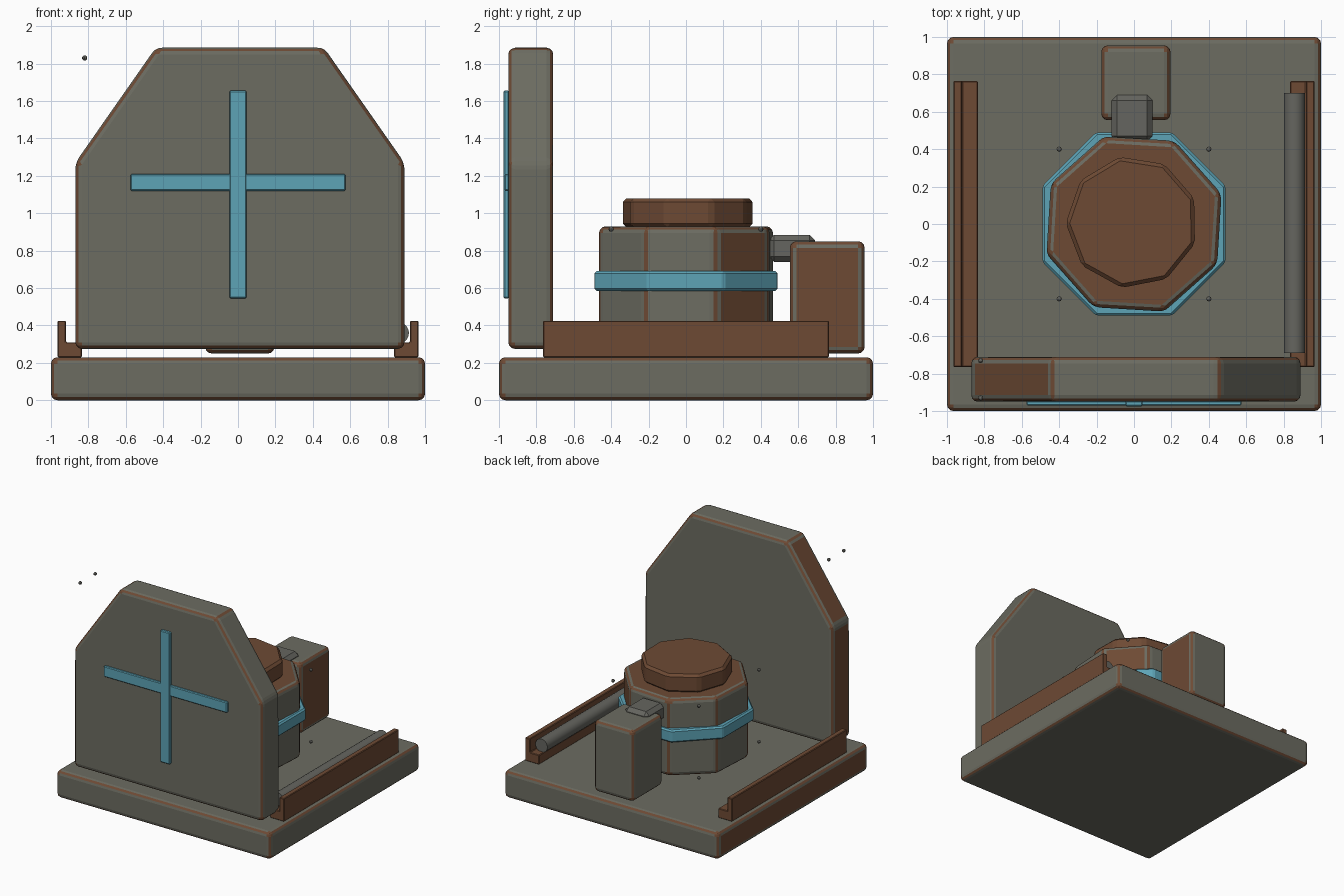
import bpy, bmesh, math
from mathutils import Vector

if "Cube" in bpy.data.objects:
    bpy.data.objects.remove(bpy.data.objects["Cube"])


def mat(name, rgb):
    m = bpy.data.materials.new(name)
    m.diffuse_color = (*rgb, 1)
    m.use_nodes = True
    m.node_tree.nodes["Principled BSDF"].inputs["Base Color"].default_value = m.diffuse_color
    return m


GREY = mat("weathered grey", (0.150, 0.150, 0.120))
BROWN = mat("rust brown", (0.155, 0.068, 0.034))
BLUE = mat("pale blue", (0.110, 0.370, 0.470))
STEEL = mat("dull steel", (0.130, 0.130, 0.115))
MATS = [GREY, BROWN, BLUE, STEEL]


def prism(name, pts, lo, hi, axis='z', bevel=0.0, seg=1, base=0, panel=None):
    """Extrude a 2D outline; bevelled edges get a brown centre strip if panel is given."""
    bm = bmesh.new()

    def place(p, h):
        return {'z': (p[0], p[1], h), 'y': (p[0], h, p[1])}[axis]
    rings = [[bm.verts.new(place(p, h)) for p in pts] for h in (lo, hi)]
    n = len(pts)
    bm.faces.new(rings[0])
    bm.faces.new(rings[1])
    for i in range(n):
        j = (i + 1) % n
        bm.faces.new((rings[0][i], rings[0][j], rings[1][j], rings[1][i]))
    bmesh.ops.recalc_face_normals(bm, faces=bm.faces)
    bm.normal_update()
    normals = [f.normal.copy() for f in bm.faces]
    if bevel:
        bmesh.ops.bevel(bm, geom=list(bm.edges), offset=bevel, segments=seg,
                        profile=0.5, affect='EDGES', clamp_overlap=True)
        bm.normal_update()
    for f in bm.faces:
        f.material_index = base
        if panel:
            near = max(normals, key=lambda v: v.dot(f.normal))
            d = near.dot(f.normal)
            if d < math.cos(math.radians(20)):
                f.material_index = 1
            elif d > 0.9995:
                f.material_index = panel(near)
    me = bpy.data.meshes.new(name)
    bm.to_mesh(me)
    bm.free()
    for m in MATS:
        me.materials.append(m)
    ob = bpy.data.objects.new(name, me)
    bpy.context.collection.objects.link(ob)
    return ob


def rect(x0, x1, y0, y1):
    return [(x0, y0), (x1, y0), (x1, y1), (x0, y1)]


def ngon(n, r, start, cx=0, cy=0):
    return [(cx + r * math.cos(math.radians(start + 360 * k / n)),
             cy + r * math.sin(math.radians(start + 360 * k / n))) for k in range(n)]


def left_brown(n):
    return 1 if n.x < -0.5 else 0


# base slab
prism("base_slab", rect(-1, 1, -1, 1), 0, 0.23, bevel=0.035, seg=3, panel=left_brown)

# front shield wall with clipped top corners
wall = [(-0.87, 0.275), (0.89, 0.275), (0.89, 1.27), (0.46, 1.885), (-0.44, 1.885), (-0.87, 1.27)]
prism("shield_wall", wall, -0.95, -0.71, 'y', bevel=0.035, seg=3, panel=left_brown)

# blue cross on the wall
prism("cross_upright", rect(-0.045, 0.045, 0.545, 1.655), -0.975, -0.945, 'y', 0.006, base=2)
prism("cross_bar", rect(-0.575, 0.575, 1.12, 1.21), -0.97, -0.945, 'y', 0.006, base=2)


# eight-sided tank: brown top and one brown side
def tank_paint(n):
    return 1 if n.z > 0.9 or n.dot(Vector((0.75, 0.66, 0))) > 0.95 else 0


prism("tank", ngon(8, 0.495, 19), 0.28, 0.93, bevel=0.035, seg=3, panel=tank_paint)
prism("tank_band", ngon(8, 0.49 / math.cos(math.pi / 8), 22.5), 0.585, 0.69, bevel=0.012, base=2)
prism("tank_lid", ngon(9, 0.355, 101, -0.01, 0.01), 0.925, 1.08, bevel=0.02, base=1)

# rear box and its connecting neck
prism("rear_box", rect(-0.175, 0.195, 0.555, 0.955), 0.25, 0.85, bevel=0.035, seg=3,
      panel=lambda n: 1 if n.x > 0.5 else 0)
prism("neck", rect(-0.12, 0.10, 0.44, 0.69), 0.74, 0.885, bevel=0.03, base=3)

# L-shaped side rails
for s, side in ((-1, "left"), (1, "right")):
    prof = [(0.835, 0.23), (0.965, 0.23), (0.965, 0.425), (0.92, 0.425), (0.92, 0.31), (0.835, 0.31)]
    prism(side + "_rail", [(s * x, z) for x, z in prof], -0.765, 0.765, 'y', 0.005, base=1)

# roller lying on the right rail
roller = prism("roller", ngon(20, 0.056, 0, 0.858, 0.36), -0.69, 0.70, 'y', base=3)
for p in roller.data.polygons:
    p.use_smooth = len(p.vertices) == 4

# small rivets around the tank and beside the wall
spots = [(x, y, z) for x in (-0.4, 0.4) for y in (-0.4, 0.4) for z in (0.31, 0.915)]
spots += [(-0.82, y, z) for y in (-0.93, -0.73) for z in (0.335, 1.83)]
for i, c in enumerate(spots):
    bm = bmesh.new()
    bmesh.ops.create_uvsphere(bm, u_segments=8, v_segments=6, radius=0.014)
    me = bpy.data.meshes.new("rivet")
    bm.to_mesh(me)
    bm.free()
    me.materials.append(STEEL)
    ob = bpy.data.objects.new("rivet_%d" % (i + 1), me)
    ob.location = c
    bpy.context.collection.objects.link(ob)
